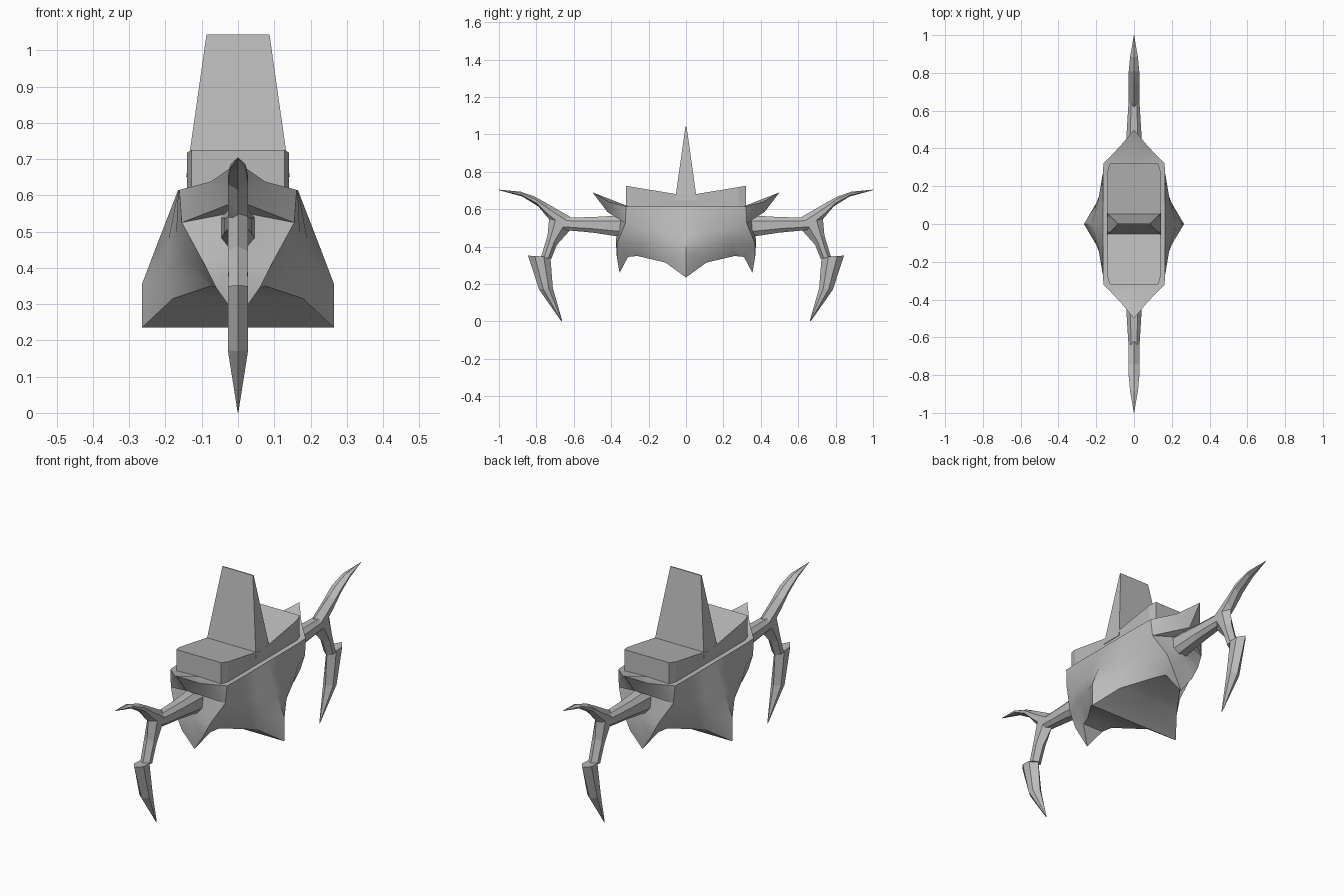
import bpy, bmesh

if "Cube" in bpy.data.objects:
    bpy.data.objects.remove(bpy.data.objects["Cube"])

grey = bpy.data.materials.new("plain grey")
grey.diffuse_color = (0.5, 0.5, 0.5, 1)
grey.use_nodes = True
grey.node_tree.nodes["Principled BSDF"].inputs["Base Color"].default_value = grey.diffuse_color


def make(name, faces, mirror_x=True, mirror_y=True, smooth=0.0):
    """Build faces given as point lists, repeated over the mirrored sides."""
    bm = bmesh.new()
    for sx in ((1, -1) if mirror_x else (1,)):
        for sy in ((1, -1) if mirror_y else (1,)):
            for f in faces:
                bm.faces.new([bm.verts.new((x * sx, y * sy, z)) for x, y, z in f])
    bmesh.ops.remove_doubles(bm, verts=bm.verts, dist=0.0005)
    bmesh.ops.dissolve_degenerate(bm, edges=bm.edges, dist=0.0001)
    bmesh.ops.recalc_face_normals(bm, faces=bm.faces)
    me = bpy.data.meshes.new(name)
    bm.to_mesh(me)
    bm.free()
    me.materials.append(grey)
    ob = bpy.data.objects.new(name, me)
    bpy.context.collection.objects.link(ob)
    if smooth:
        me.shade_smooth()
        me.set_sharp_from_angle(angle=smooth)
    return ob


def loft(rings):
    """Skin a list of closed rings and cap both ends."""
    faces = [rings[0], rings[-1]]
    for a, b in zip(rings, rings[1:]):
        n = len(a)
        faces += [[a[i], a[(i + 1) % n], b[(i + 1) % n], b[i]] for i in range(n)]
    return faces


# Hull: one quarter as rows from the rim down, columns from the middle to the end
rows = [
    [(.165, 0, .615), (.165, .11, .615), (.165, .25, .615), (.162, .32, .615)],
    [(.225, 0, .46), (.192, .11, .475), (.17, .24, .50), (.155, .325, .525)],
    [(.265, 0, .355), (.20, .11, .395), (.145, .25, .42), (.098, .368, .42)],
    [(.265, 0, .235), (.18, .11, .315), (.075, .26, .35), (.06, .31, .345)],
]
hull = []
for a, b in zip(rows, rows[1:]):
    for i in range(3):
        hull.append([a[i], a[i + 1], b[i + 1], b[i]])
bottom = rows[3]
for p, q in zip(bottom, bottom[1:]):      # underside
    hull.append([p, q, (0, q[1], q[2]), (0, p[1], p[2])])
rim, corner, cheek = rows[0][3], rows[1][3], rows[2][3]
hull.append(rows[0] + [(0, .32, .62), (0, 0, .615)])
# upper horn at the end of the hull
tip, mid = (0, .5, .69), (.075, .41, .638)
throat, chin = (0, .36, .555), (0, .375, .43)
hull += [[rim, mid, (0, .32, .62)], [mid, tip, (0, .32, .62)],
         [rim, corner, mid], [corner, (0, .42, .585), mid], [mid, (0, .42, .585), tip],
         [corner, throat, (0, .42, .585)],
         [corner, cheek, (.04, .355, .49)], [corner, (.04, .355, .49), throat],
         [cheek, chin, (.04, .355, .49)], [(.04, .355, .49), chin, throat]]
# lower fang
fang = (0, .355, .26)
hull += [[cheek, (.06, .37, .345), chin], [chin, (.06, .37, .345), fang],
         [cheek, bottom[3], (.06, .37, .345)], [bottom[3], fang, (.06, .37, .345)],
         [bottom[3], (0, .31, .345), fang]]
make("hull", hull, smooth=0.55)

# Deck block, its top dipping towards the fin
deck_plan = [(0, .0), (.14, .0), (.14, .28), (.128, .32), (0, .32)]
top = lambda y: .672 + .053 * y / .32
low = [(x, y, .61) for x, y in deck_plan]
high = [(x, y, top(y)) for x, y in deck_plan]
deck = [high, low] + [[low[i], low[i + 1], high[i + 1], high[i]] for i in (1, 2, 3)]
make("deck", deck)

# Tall fin
ring = lambda x, y, z: [(x, y, z), (-x, y, z), (-x, -y, z), (x, -y, z)]
make("fin", loft([ring(.143, .058, .65), ring(.087, .003, 1.043)]), False, False)


# Arms with scythe blades at both ends
def arm_ring(y, w, lo, hi):
    m, h = (lo + hi) / 2, (hi - lo) / 4
    return [(w * .5, y, hi), (w, y, m + h), (w, y, m - h), (w * .5, y, lo),
            (-w * .5, y, lo), (-w, y, m - h), (-w, y, m + h), (-w * .5, y, hi)]


def blade(sections):
    """Each section: outer edge point, inner edge point, half thickness."""
    rings = []
    for (y0, z0), (y1, z1), w in sections:
        at = lambda t, x: (x, y0 + (y1 - y0) * t, z0 + (z1 - z0) * t)
        rings.append([at(0, 0), at(.3, w), at(.7, w), at(1, 0), at(.7, -w), at(.3, -w)])
    return loft(rings)


upper = [((.62, .56), (.68, .49), .028), ((.745, .632), (.735, .55), .028),
         ((.81, .668), (.79, .615), .028), ((.885, .694), (.875, .668), .021),
         ((1, .705), (.997, .701), .001)]
stem = [((.73, .57), (.62, .488), .028), ((.74, .46), (.69, .41), .028),
        ((.775, .345), (.72, .335), .026)]
lower = [((.845, .352), (.725, .345), .028), ((.785, .17), (.712, .18), .028),
         ((.666, 0), (.662, .004), .001)]

for side, s in (("front", -1), ("back", 1)):
    for part, faces in (("arm", loft([arm_ring(.3, .048, .445, .57), arm_ring(.5, .038, .475, .558),
                                      arm_ring(.66, .028, .49, .555)])),
                        ("upper_blade", blade(upper)),
                        ("blade_stem", blade(stem)),
                        ("lower_blade", blade(lower))):
        make(f"{side}_{part}", [[(x, y * s, z) for x, y, z in f] for f in faces], False, False)
